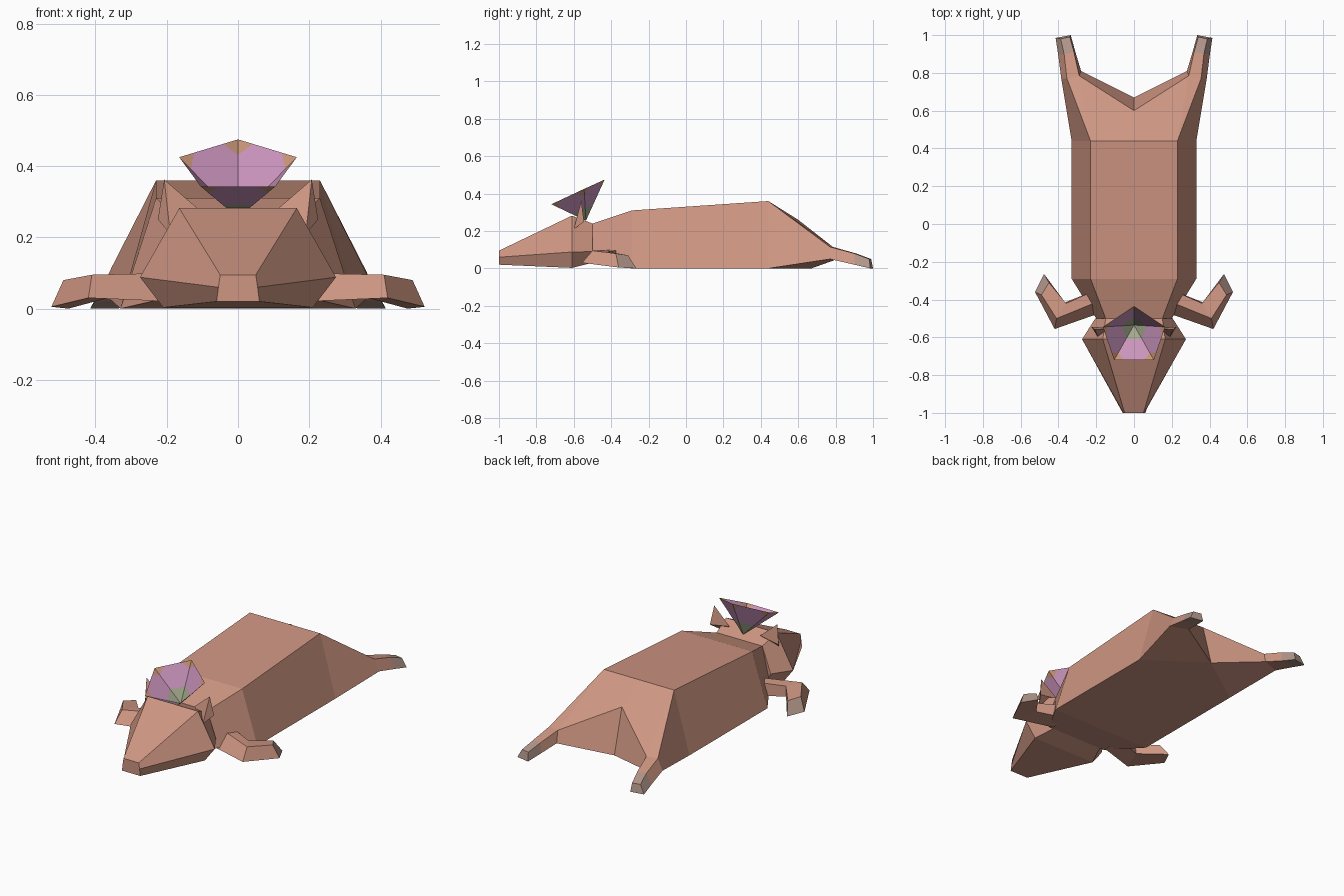
import bpy, bmesh
from mathutils import Vector

if "Cube" in bpy.data.objects:
    bpy.data.objects.remove(bpy.data.objects["Cube"])


def material(name, rgb):
    m = bpy.data.materials.new(name)
    m.diffuse_color = (*rgb, 1)
    m.use_nodes = True
    m.node_tree.nodes["Principled BSDF"].inputs["Base Color"].default_value = m.diffuse_color
    return m


SKIN = material("skin_brown", (0.62, 0.305, 0.225))
CLAW = material("claw_grey", (0.44, 0.30, 0.25))
PINK = material("petal_pink", (0.60, 0.30, 0.51))
GREEN = material("petal_green", (0.38, 0.40, 0.27))
TAN = material("petal_tan", (0.58, 0.30, 0.19))


def build(name, verts, faces, mats, mirror=True, solid=True):
    """faces are (indices, material index); mirror adds the other half across x."""
    bm = bmesh.new()
    for s in ((1, -1) if mirror else (1,)):
        vs = [bm.verts.new((s * x, y, z)) for x, y, z in verts]
        for idx, mi in faces:
            order = idx if s == 1 else idx[::-1]
            bm.faces.new([vs[i] for i in order]).material_index = mi
    bmesh.ops.remove_doubles(bm, verts=bm.verts, dist=0.0005)
    if solid:
        bmesh.ops.recalc_face_normals(bm, faces=bm.faces)
    me = bpy.data.meshes.new(name)
    bm.to_mesh(me)
    bm.free()
    for m in mats:
        me.materials.append(m)
    ob = bpy.data.objects.new(name, me)
    bpy.context.collection.objects.link(ob)
    return ob


def strips(rows, n, closed, start=0):
    """Quads joining consecutive rows of n points."""
    out = []
    for r in range(rows - 1):
        for i in range(n if closed else n - 1):
            a, b = start + r * n, start + (r + 1) * n
            j = (i + 1) % n
            out.append(([a + i, a + j, b + j, b + i], 0))
    return out


# Body with hind legs: half sections (y, top x, top z, bottom x, bottom z)
verts = []
for y, tx, tz, bx, bz in ((-0.50, 0.15, 0.24, 0.20, 0.03),
                          (-0.29, 0.23, 0.31, 0.33, 0.0),
                          (0.44, 0.23, 0.36, 0.33, 0.0)):
    verts += [(0, y, tz), (tx, y, tz), (bx, y, bz), (0, y, bz)]
faces = strips(3, 4, False) + [([0, 1, 2, 3], 0)]
# rump notch (12, 13), then ankle, foot and toe sections of four
verts += [(0, 0.60, 0.26), (0, 0.67, 0.0)]
verts += [(0.355, 0.77, 0.115), (0.385, 0.77, 0.05), (0.28, 0.81, 0.05), (0.29, 0.785, 0.115)]
verts += [(0.37, 0.90, 0.08), (0.402, 0.90, 0.02), (0.31, 0.91, 0.022), (0.318, 0.91, 0.08)]
verts += [(0.388, 0.98, 0.05), (0.415, 0.985, 0.0), (0.335, 1.0, 0.0), (0.34, 0.99, 0.05)]
faces += [([8, 9, 17, 12], 0), ([9, 14, 17], 0), ([9, 10, 15, 14], 0),
          ([10, 11, 13], 0), ([10, 13, 16, 15], 0), ([12, 17, 16, 13], 0)]
faces += strips(2, 4, True, 14)
faces += [(f, 1) for f, _ in strips(2, 4, True, 18)] + [([22, 23, 24, 25], 1)]
build("body_and_hind_legs", verts, faces, [SKIN, CLAW])

# Head: half sections with top, cheek and bottom points
verts = []
for y, tx, tz, mx, mz, bx, bz in ((-1.0, 0.05, 0.095, 0.055, 0.06, 0.06, 0.02),
                                  (-0.61, 0.165, 0.282, 0.275, 0.088, 0.21, 0.003),
                                  (-0.50, 0.15, 0.24, 0.205, 0.09, 0.17, 0.03)):
    verts += [(0, y, tz), (tx, y, tz), (mx, y, mz), (bx, y, bz), (0, y, bz)]
faces = strips(3, 5, False) + [([0, 1, 2, 3, 4], 0), ([10, 11, 12, 13, 14], 0)]
build("head", verts, faces, [SKIN])

# Front legs: shoulder, elbow and hand sections, grey at the hand end
verts = [(0.19, -0.475, 0.02), (0.19, -0.41, 0.10), (0.19, -0.345, 0.10), (0.19, -0.345, 0.02),
         (0.42, -0.556, 0.03), (0.41, -0.50, 0.095), (0.36, -0.42, 0.09), (0.365, -0.415, 0.03),
         (0.524, -0.36, 0.005), (0.49, -0.375, 0.08), (0.45, -0.31, 0.07), (0.476, -0.265, 0.0)]
faces = strips(3, 4, True) + [([0, 1, 2, 3], 0), ([8, 9, 10, 11], 1)]
build("front_legs", verts, faces, [SKIN, CLAW])

# Ears: small pointed wedges
verts = [(0.10, -0.55, 0.27), (0.225, -0.545, 0.25), (0.19, -0.60, 0.21), (0.207, -0.56, 0.362)]
faces = [([0, 1, 2], 0), ([0, 1, 3], 0), ([1, 2, 3], 0), ([2, 0, 3], 0)]
build("ears", verts, faces, [SKIN])

# Flower: open five-sided cone, green heart, pink walls, tan corner tips
apex = Vector((0, -0.535, 0.255))
rim = [Vector(p) for p in ((0, -0.435, 0.475), (-0.165, -0.545, 0.425), (-0.105, -0.72, 0.343),
                           (0.105, -0.72, 0.343), (0.165, -0.545, 0.425))]
verts, faces = [], []
for i in range(5):
    a, b = rim[i], rim[(i + 1) % 5]
    k = len(verts)
    verts += [apex, apex.lerp(a, 0.4), apex.lerp(b, 0.4), apex.lerp(a, 0.8), apex.lerp(b, 0.8),
              a.lerp(b, 0.25), a.lerp(b, 0.75), a, b]
    for idx, mi in (((0, 1, 2), 1), ((1, 3, 5, 6, 4, 2), 0), ((3, 7, 5), 2), ((4, 6, 8), 2)):
        faces.append(([k + j for j in idx], mi))
build("flower_cone", verts, faces, [PINK, GREEN, TAN], mirror=False, solid=False)
